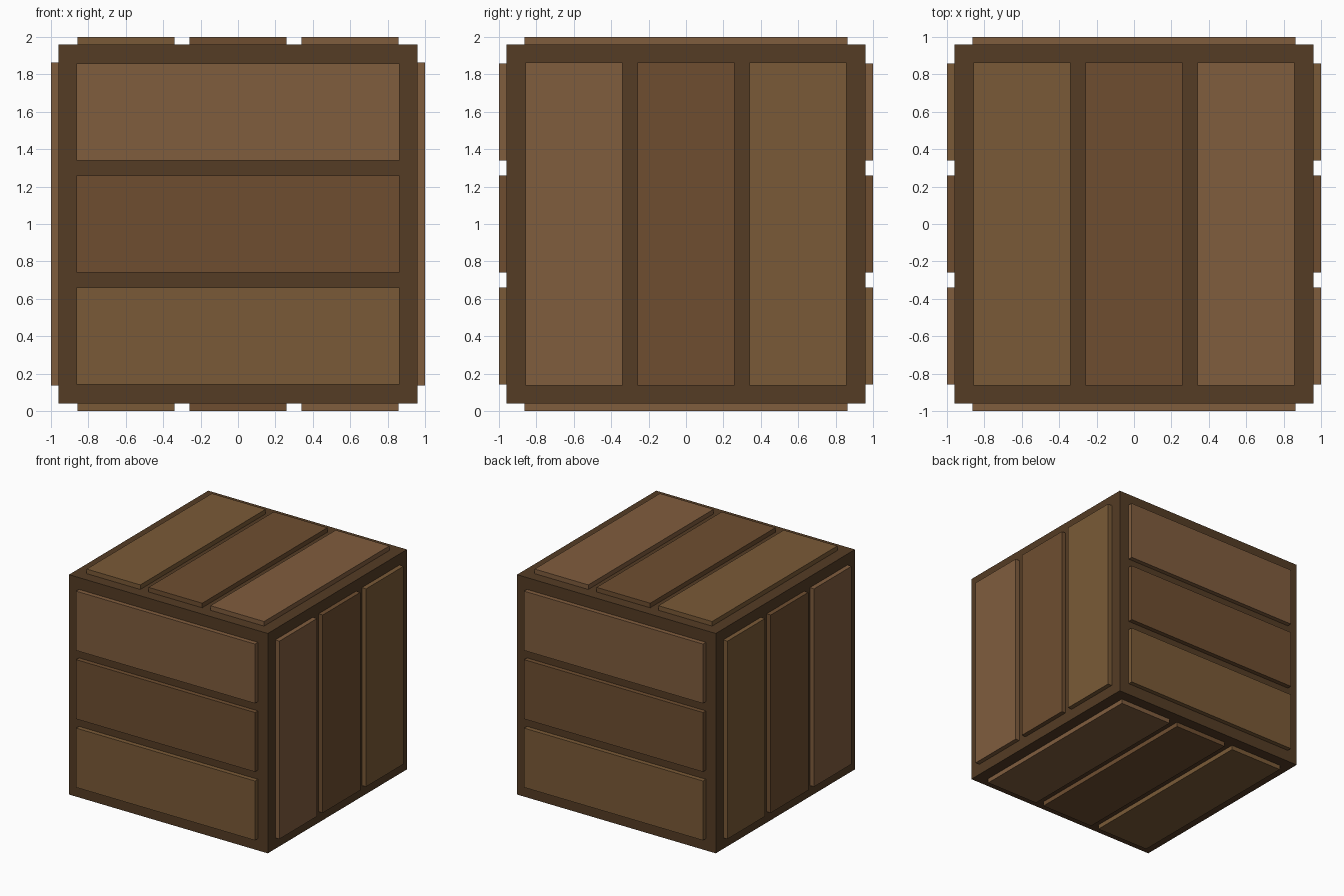
import bpy
from mathutils import Vector

if "Cube" in bpy.data.objects:
    bpy.data.objects.remove(bpy.data.objects["Cube"])


def material(name, rgb):
    m = bpy.data.materials.new(name)
    m.diffuse_color = (*rgb, 1)
    m.use_nodes = True
    m.node_tree.nodes["Principled BSDF"].inputs["Base Color"].default_value = m.diffuse_color
    return m


dark = material("dark_wood", (0.089, 0.045, 0.018))
red = material("reddish_wood", (0.216, 0.109, 0.048))
mid = material("brown_wood", (0.156, 0.076, 0.030))
yellow = material("yellowish_wood", (0.195, 0.102, 0.038))

CENTRE = Vector((0, 0, 1))


def box(name, offset, size, mat):
    bpy.ops.mesh.primitive_cube_add(size=1, location=CENTRE + Vector(offset))
    ob = bpy.context.object
    ob.name = name
    ob.scale = size
    bpy.ops.object.transform_apply(location=False, rotation=False, scale=True)
    ob.data.materials.append(mat)
    return ob


# Solid inner crate body
box("crate_body", (0, 0, 0), (1.92, 1.92, 1.92), dark)

# Three raised planks on each side: face names, normal axis, stacking axis,
# and wood from the low to the high end of the stack
sides = [
    (("front", "back"), 1, 2, (yellow, mid, red)),
    (("left", "right"), 0, 1, (red, mid, yellow)),
    (("bottom", "top"), 2, 0, (yellow, mid, red)),
]
LENGTH, WIDTH, PITCH = 1.728, 0.518, 0.598
INNER, OUTER = 0.95, 1.0

for names, normal, stack, woods in sides:
    for name, sign in zip(names, (-1, 1)):
        for i, wood in enumerate(woods):
            offset = [0, 0, 0]
            size = [LENGTH] * 3
            offset[normal] = sign * (INNER + OUTER) / 2
            size[normal] = OUTER - INNER
            offset[stack] = (i - 1) * PITCH
            size[stack] = WIDTH
            box(f"{name}_plank_{i + 1}", offset, size, wood)
